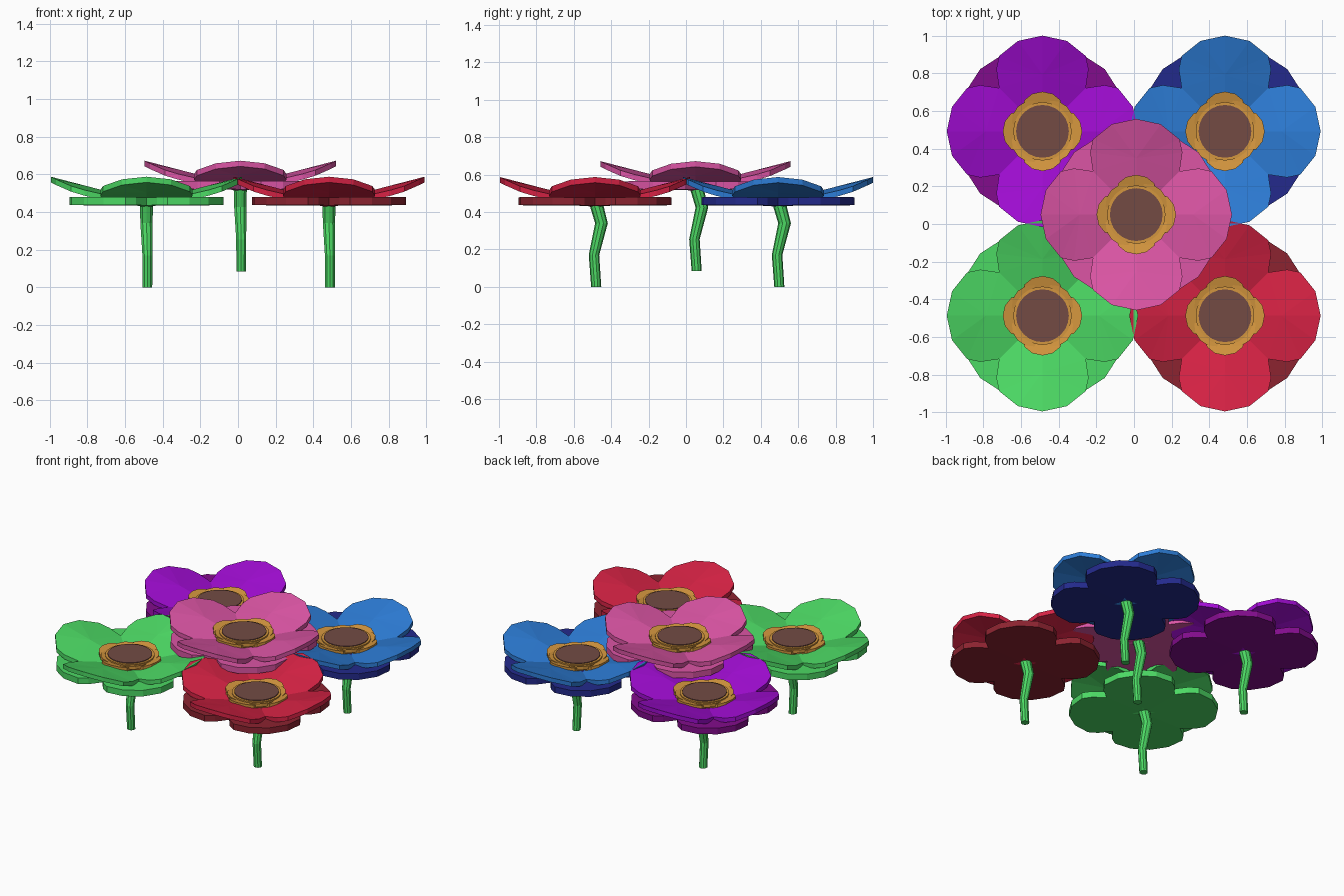
import bpy, bmesh, math
from mathutils import Matrix, Vector

if "Cube" in bpy.data.objects:
    bpy.data.objects.remove(bpy.data.objects["Cube"])


def material(name, rgb):
    m = bpy.data.materials.new(name)
    lin = [((c / 255 + 0.055) / 1.055) ** 2.4 if c > 10 else c / 255 / 12.92 for c in rgb]
    m.diffuse_color = (*lin, 1)
    m.use_nodes = True
    m.node_tree.nodes["Principled BSDF"].inputs["Base Color"].default_value = m.diffuse_color
    return m


purple = material("purple", (160, 12, 210))
dark_purple = material("dark purple", (130, 12, 140))
blue = material("blue", (45, 125, 215))
navy = material("navy", (35, 42, 140))
green = material("green", (76, 217, 100))
red = material("red", (214, 34, 68))
dark_red = material("dark red", (140, 35, 48))
pink = material("pink", (220, 85, 165))
orange = material("orange", (212, 150, 62))
brown = material("brown", (115, 75, 68))

# Right half of a petal outline, from base to tip
HALF = [(0, 0), (.23, .23), (.245, .33), (.23, .40), (.13, .48), (0, .508)]
OUTLINE = HALF + [(-u, v) for u, v in HALF[-2:0:-1]]


def finish(bm, name, mat, loc):
    bmesh.ops.recalc_face_normals(bm, faces=bm.faces)
    mesh = bpy.data.meshes.new(name)
    bm.to_mesh(mesh)
    bm.free()
    mesh.materials.append(mat)
    ob = bpy.data.objects.new(name, mesh)
    ob.location = loc
    bpy.context.collection.objects.link(ob)


def petal_ring(name, mat, loc, size, base, slope, droop, thick, turn):
    """Four solid petals; base is the top height at the middle of the flower."""
    bm = bmesh.new()
    for k in range(4):
        rot = Matrix.Rotation(math.radians(turn + 90 * k), 3, 'Z')

        def add(u, v, drop):
            u, v = u * size, v * size
            return bm.verts.new(rot @ Vector((u, v, base + slope * v - droop * u * u - drop)))

        layers = []
        for drop in (0, thick):
            rim = [add(u, v, drop) for u, v in OUTLINE]
            layers.append((rim, add(0, .30, drop)))
        n = len(OUTLINE)
        for i in range(n):
            j = (i + 1) % n
            for rim, hub in layers:
                bm.faces.new((rim[i], rim[j], hub))
            top, low = layers[0][0], layers[1][0]
            bm.faces.new((top[i], top[j], low[j], low[i]))
    finish(bm, name, mat, loc)


def disc(name, mat, loc, radius, z0, z1, sides=24):
    bm = bmesh.new()
    bmesh.ops.create_cone(bm, cap_ends=True, segments=sides, radius1=radius, radius2=radius,
                          depth=z1 - z0, matrix=Matrix.Translation((0, 0, (z0 + z1) / 2)))
    finish(bm, name, mat, loc)


def stem(name, loc):
    # Bent tapering tube: x, y, z, radius
    path = [(.005, .007, 0, .027), (.005, -.005, .17, .028),
            (0, .035, .34, .034), (0, .005, .45, .037)]
    bm = bmesh.new()
    rings = []
    for x, y, z, r in path:
        rings.append([bm.verts.new((x + r * math.cos(a), y + r * math.sin(a), z))
                      for a in (math.tau * (i + .5) / 10 for i in range(10))])
    for a, b in zip(rings, rings[1:]):
        for i in range(10):
            j = (i + 1) % 10
            bm.faces.new((a[i], a[j], b[j], b[i]))
    bm.faces.new(rings[0])
    bm.faces.new(rings[-1])
    finish(bm, name, green, loc)


def flower(name, loc, upper, lower):
    stem(name + "_stem", loc)
    petal_ring(name + "_lower_petals", lower, loc, .92, .475, .01, 0, .042, 45)
    petal_ring(name + "_upper_petals", upper, loc, 1, .455, .26, .4, .03, 0)
    # Lobed collar around the flower centre
    petal_ring(name + "_collar_outer", orange, loc, .415, .47, .24, 0, .022, 0)
    petal_ring(name + "_collar_inner", orange, loc, .365, .48, .2, 0, .022, 45)
    disc(name + "_collar_rim", orange, loc, .155, .46, .516)
    disc(name + "_centre", brown, loc, .14, .46, .521)


flower("purple_flower", (-.486, .492, 0), purple, dark_purple)
flower("blue_flower", (.483, .492, 0), blue, navy)
flower("green_flower", (-.486, -.487, 0), green, green)
flower("red_flower", (.483, -.487, 0), red, dark_red)
flower("pink_flower", (.012, .05, .085), pink, pink)
